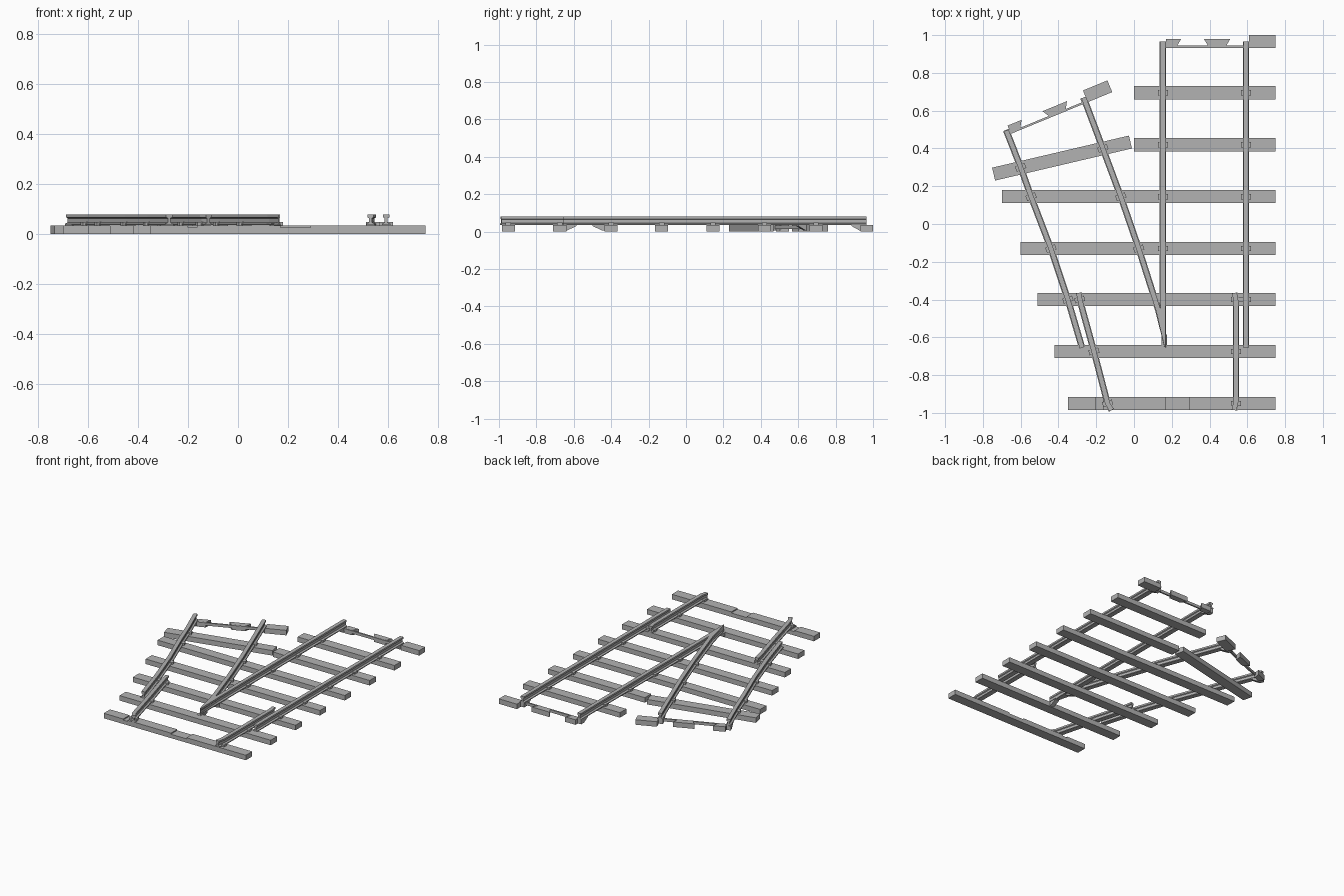
import bpy, bmesh, math
from mathutils import Vector, Matrix

cube = bpy.data.objects.get("Cube")
if cube:
    bpy.data.objects.remove(cube, do_unlink=True)

grey = bpy.data.materials.new("plain_grey")
grey.use_nodes = True
colour = (0.45, 0.45, 0.45, 1)
grey.diffuse_color = colour
grey.node_tree.nodes["Principled BSDF"].inputs["Base Color"].default_value = colour

TIE_H, TIE_W = 0.035, 0.07


def finish(name, bm):
    bmesh.ops.recalc_face_normals(bm, faces=bm.faces)
    mesh = bpy.data.meshes.new(name)
    bm.to_mesh(mesh)
    bm.free()
    mesh.materials.append(grey)
    ob = bpy.data.objects.new(name, mesh)
    bpy.context.collection.objects.link(ob)
    return ob


def loft(name, rings):
    """Skin a list of equal rings and cap both ends."""
    bm = bmesh.new()
    rows = [[bm.verts.new(p) for p in ring] for ring in rings]
    n = len(rows[0])
    for a, b in zip(rows, rows[1:]):
        for i in range(n):
            j = (i + 1) % n
            bm.faces.new((a[i], a[j], b[j], b[i]))
    bm.faces.new(rows[0])
    bm.faces.new(rows[-1][::-1])
    return finish(name, bm)


def plan(name, outline, z0, z1):
    """Upright prism from an outline seen from above."""
    return loft(name, [[(x, y, z) for x, y in outline] for z in (z0, z1)])


def box(name, x0, x1, y0, y1, z0, z1):
    return plan(name, [(x0, y0), (x1, y0), (x1, y1), (x0, y1)], z0, z1)


def place(ob, x, y, degrees=0):
    ob.matrix_world = Matrix.Translation((x, y, 0)) @ Matrix.Rotation(math.radians(degrees), 4, 'Z')
    return ob


# Rail cross-section: foot, web and head
half = [(0.017, 0.036), (0.017, 0.042), (0.006, 0.047), (0.006, 0.064),
        (0.013, 0.068), (0.013, 0.080)]
section = half + [(-x, z) for x, z in reversed(half)]


def rail(name, path, widths=None):
    pts = [Vector(p) for p in path]
    widths = widths or [1] * len(pts)
    rings = []
    for i, p in enumerate(pts):
        t = (pts[min(i + 1, len(pts) - 1)] - pts[max(i - 1, 0)]).normalized()
        side = Vector((t.y, -t.x))
        rings.append([(*(p + side * s * widths[i]), z) for s, z in section])
    return loft(name, rings)


# Straight sleepers, with left ends stepping out along the branch
rows = [-0.95, -0.675, -0.4, -0.13, 0.145, 0.42, 0.695]
lefts = [-0.35, -0.42, -0.51, -0.60, -0.70, 0.0, 0.0]
for i, (y, x) in enumerate(zip(rows, lefts)):
    if i:
        box(f"sleeper_{i + 1}", x, 0.75, y - TIE_W / 2, y + TIE_W / 2, 0, TIE_H)

# Front sleeper with shallow joint recesses in its top
low = TIE_H - 0.008
outline = [(-0.35, 0), (0.75, 0), (0.75, TIE_H), (0.29, TIE_H), (0.29, low), (0.17, low),
           (0.17, TIE_H), (-0.165, TIE_H), (-0.165, low), (-0.2, low), (-0.2, TIE_H), (-0.35, TIE_H)]
loft("sleeper_1", [[(x, y, z) for x, z in outline]
                   for y in (rows[0] - TIE_W / 2, rows[0] + TIE_W / 2)])

# Branch sleeper
place(box("branch_sleeper", -0.372, 0.372, -TIE_W / 2, TIE_W / 2, 0, TIE_H), -0.381, 0.349, 13.2)

# Running rails
rail("main_right_rail", [(0.593, 0.965), (0.593, -0.655)])
rail("main_inner_rail", [(0.153, 0.965), (0.153, -0.46), (0.166, -0.655)], [1, 1, 0.15])
rail("branch_inner_rail", [(-0.267, 0.67), (-0.165, 0.40), (-0.07, 0.145), (0.025, -0.13),
                           (0.095, -0.35), (0.13, -0.46), (0.163, -0.65)],
     [1, 1, 1, 1, 1, 1, 0.15])
rail("branch_outer_rail", [(-0.676, 0.495), (-0.60, 0.30), (-0.545, 0.145), (-0.44, -0.13),
                           (-0.35, -0.40), (-0.275, -0.655)])

# Check rails with flared ends
rail("branch_check_rail", [(-0.293, -0.365), (-0.282, -0.42), (-0.212, -0.675),
                           (-0.14, -0.95), (-0.118, -0.985)])
rail("main_check_rail", [(0.532, -0.365), (0.54, -0.41), (0.54, -0.94), (0.53, -0.985)])

# Rail chairs on the sleepers
chairs = {-0.95: [(-0.14, 15), (0.54, 0)],
          -0.675: [(-0.212, 15), (0.54, 0)],
          -0.4: [(-0.35, 17), (-0.288, 15), (0.54, 0), (0.593, 0)],
          -0.13: [(-0.44, 20), (0.025, 18), (0.153, 0), (0.593, 0)],
          0.145: [(-0.545, 21), (-0.07, 20), (0.153, 0), (0.593, 0)],
          0.42: [(0.153, 0), (0.593, 0)],
          0.695: [(0.153, 0), (0.593, 0)]}
spots = [(x, y, a) for y, row in chairs.items() for x, a in row]
spots += [(-0.60, 0.30, 21), (-0.165, 0.40, 21)]
for i, (x, y, a) in enumerate(spots):
    place(box(f"rail_chair_{i + 1}", -0.027, 0.027, -0.014, 0.014, TIE_H - 0.001, 0.049), x, y, a)


def bracket(name, y_tip, y_root, y_end):
    """Sloped support beneath a rail."""
    shape = [(y_tip, 0.036), (y_tip, 0.03), (y_root, 0.005), (y_end, 0.005), (y_end, 0.036)]
    return loft(name, [[(x, y, z) for y, z in shape] for x in (-0.015, 0.015)])


# Joint at the far end of each track: part sleeper, dovetails, tie bar, brackets
for track, x, y, a in (("main", 0.595, 0.95, 0), ("branch", -0.265, 0.655, 22.4)):
    parts = [
        box(track + "_end_sleeper", 0.015, 0.155, -0.017, 0.05, 0, TIE_H),
        plan(track + "_middle_dovetail",
             [(-0.2, -0.012), (-0.11, -0.012), (-0.085, 0.03), (-0.225, 0.03)], 0, TIE_H),
        plan(track + "_side_dovetail",
             [(-0.425, -0.012), (-0.37, -0.012), (-0.345, 0.03), (-0.425, 0.03)], 0, TIE_H),
        box(track + "_tie_bar", -0.44, 0, -0.017, -0.006, 0.015, 0.034)]
    for p in parts:
        place(p, x, y, a)
    for side, offset in (("right", 0), ("left", -0.442)):
        spin = math.radians(a)
        place(bracket(f"{track}_{side}_bracket", -0.065, -0.02, 0.012),
              x + offset * math.cos(spin), y + offset * math.sin(spin), a)

# Supports under the crossing nose
place(bracket("nose_rear_support", -0.5, -0.445, -0.42), 0.145, 0)
place(bracket("nose_front_support", 0.585, 0.64, 0.665), 0.16, 0, 180)
